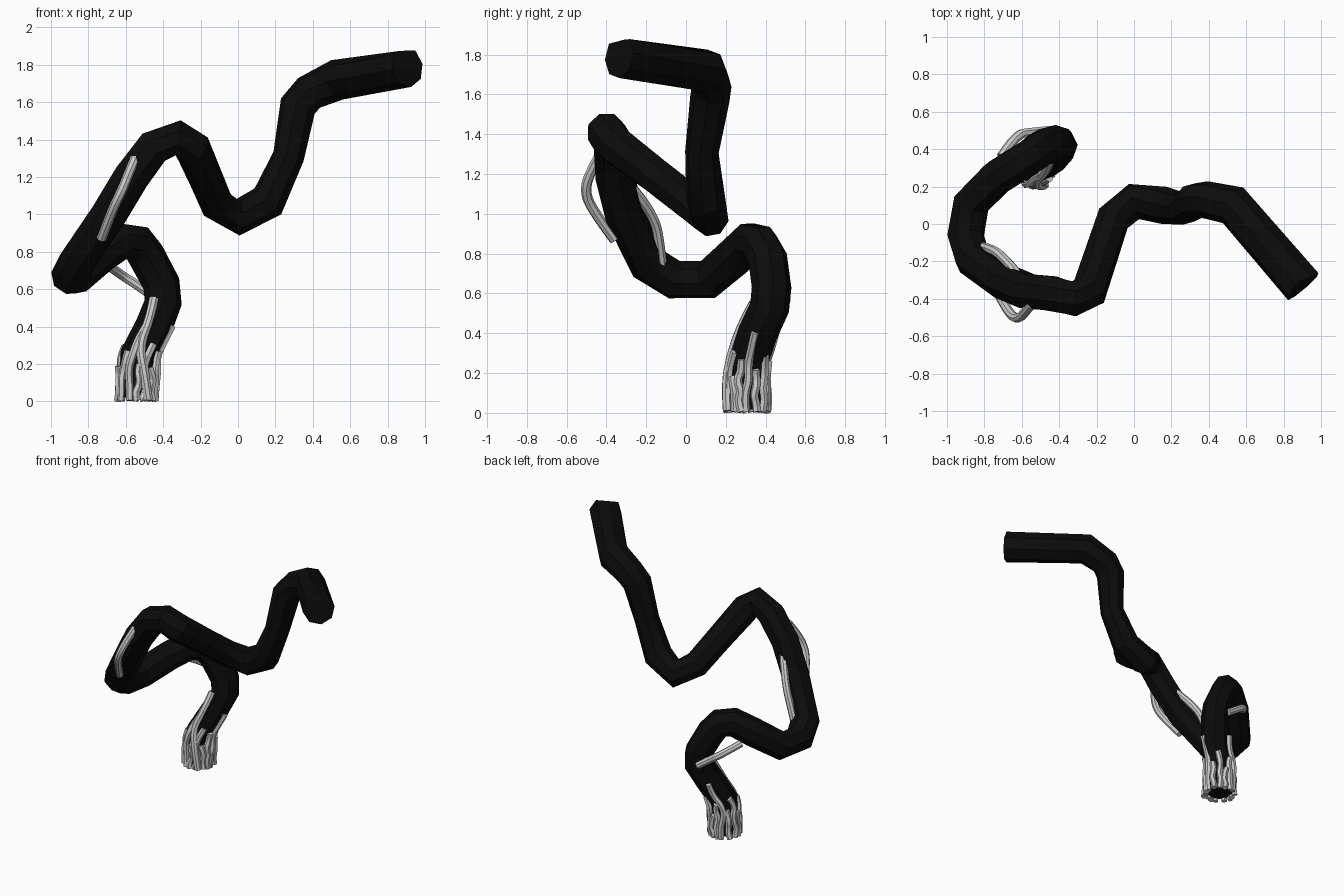
import bpy
import math
import random
from mathutils import Vector

cube = bpy.data.objects.get("Cube")
if cube:
    bpy.data.objects.remove(cube, do_unlink=True)

random.seed(4)


def make_material(name, value):
    mat = bpy.data.materials.new(name)
    mat.use_nodes = True
    color = (value, value, value, 1)
    mat.diffuse_color = color
    mat.node_tree.nodes["Principled BSDF"].inputs["Base Color"].default_value = color
    return mat


black = make_material("black_rubber", 0.0035)
grey = make_material("grey_wire", 0.6)


def make_tube(name, points, radii, mat, rounding, smooth_path):
    """Sweep a round section along a path and turn it into a mesh."""
    curve = bpy.data.curves.new(name, "CURVE")
    curve.dimensions = "3D"
    curve.twist_mode = "MINIMUM"
    curve.bevel_depth = 1
    curve.bevel_resolution = rounding
    curve.use_fill_caps = True
    spline = curve.splines.new("NURBS" if smooth_path else "POLY")
    spline.points.add(len(points) - 1)
    for node, point, radius in zip(spline.points, points, radii):
        node.co = (*point, 1)
        node.radius = radius
    if smooth_path:
        spline.order_u = 3
        spline.use_endpoint_u = True
        spline.resolution_u = 4
    curve.materials.append(mat)
    obj = bpy.data.objects.new(name, curve)
    bpy.context.collection.objects.link(obj)
    bpy.ops.object.select_all(action="DESELECT")
    obj.select_set(True)
    bpy.context.view_layer.objects.active = obj
    bpy.ops.object.convert(target="MESH")
    obj = bpy.context.view_layer.objects.active
    bpy.ops.object.shade_smooth_by_angle(angle=math.radians(35))
    return obj


# Thick hose: from the frayed foot, round the coil and up to the free end
path = [
    (-.54, .31, .02), (-.53, .31, .25), (-.45, .36, .40), (-.40, .42, .53),
    (-.41, .43, .63), (-.49, .41, .78), (-.54, .37, .85), (-.62, .32, .86),
    (-.73, .25, .79), (-.87, .11, .67), (-.90, -.06, .67), (-.86, -.19, .75),
    (-.69, -.31, 1.0), (-.57, -.36, 1.2), (-.45, -.37, 1.36), (-.32, -.40, 1.41),
    (-.24, -.36, 1.35), (-.17, -.15, 1.19), (-.11, .03, 1.05), (0, .12, .985),
    (.16, .10, 1.07), (.27, .08, 1.31), (.32, .12, 1.58), (.38, .13, 1.65),
    (.53, .10, 1.72), (.905, -.335, 1.79),
]
radii = [.1] * len(path)
radii[17] = radii[18] = .092
radii[21] = .085
radii[-1] = radii[-2] = .11
hose = make_tube("thick_hose", path, radii, black, 2, False)

# Small dent in the rim of the free end
tip = Vector(path[-1])
back = (Vector(path[-2]) - tip).normalized()
rim = [v for v in hose.data.vertices if (v.co - tip).length < .13]
if rim:
    peak = max(v.co.z for v in rim)
    for v in rim:
        if v.co.z > peak - .005:
            v.co += back * .03 - Vector((0, 0, .02))

# Loose wires lying along the outside of the hose
loose_wires = {
    "front_loop_wire": [(-.55, -.43, 1.30), (-.58, -.47, 1.23), (-.62, -.51, 1.13),
                        (-.67, -.48, 1.03), (-.73, -.36, .87)],
    "inner_loop_wire": [(-.82, -.12, .73), (-.78, -.13, .84), (-.71, -.16, 1.0),
                        (-.62, -.27, 1.13)],
    "back_loop_wire": [(-.71, .36, .74), (-.63, .48, .68), (-.55, .49, .63),
                       (-.45, .50, .56)],
    "long_foot_wire": [(-.45, .34, .55), (-.47, .28, .44), (-.53, .23, .30),
                       (-.50, .20, .15), (-.48, .21, .01)],
}
for name, points in loose_wires.items():
    make_tube(name, points, [.026] * len(points), grey, 2, True)


def hose_center(height):
    """Centre of the lower hose at a given height."""
    for low, high in zip(path[:3], path[1:4]):
        if height <= high[2]:
            share = (height - low[2]) / (high[2] - low[2])
            return Vector(low).lerp(Vector(high), share)
    return Vector(path[3])


# Frayed wires all round the foot, each of a different height
count = 15
for i in range(count):
    angle = math.tau * i / count + random.uniform(-.1, .1)
    top = (.42, .2, .3, .17, .27)[i % 5] + random.uniform(-.02, .02)
    points = []
    for step in range(6):
        height = .005 + (top - .005) * step / 5
        turn = angle + random.uniform(-.14, .14)
        reach = .104 + random.uniform(-.008, .004)
        spot = hose_center(height) + Vector((math.cos(turn), math.sin(turn), 0)) * reach
        spot.z = height
        points.append(spot)
    make_tube(f"foot_wire_{i + 1}", points, [.021] * 6, grey, 1, True)
